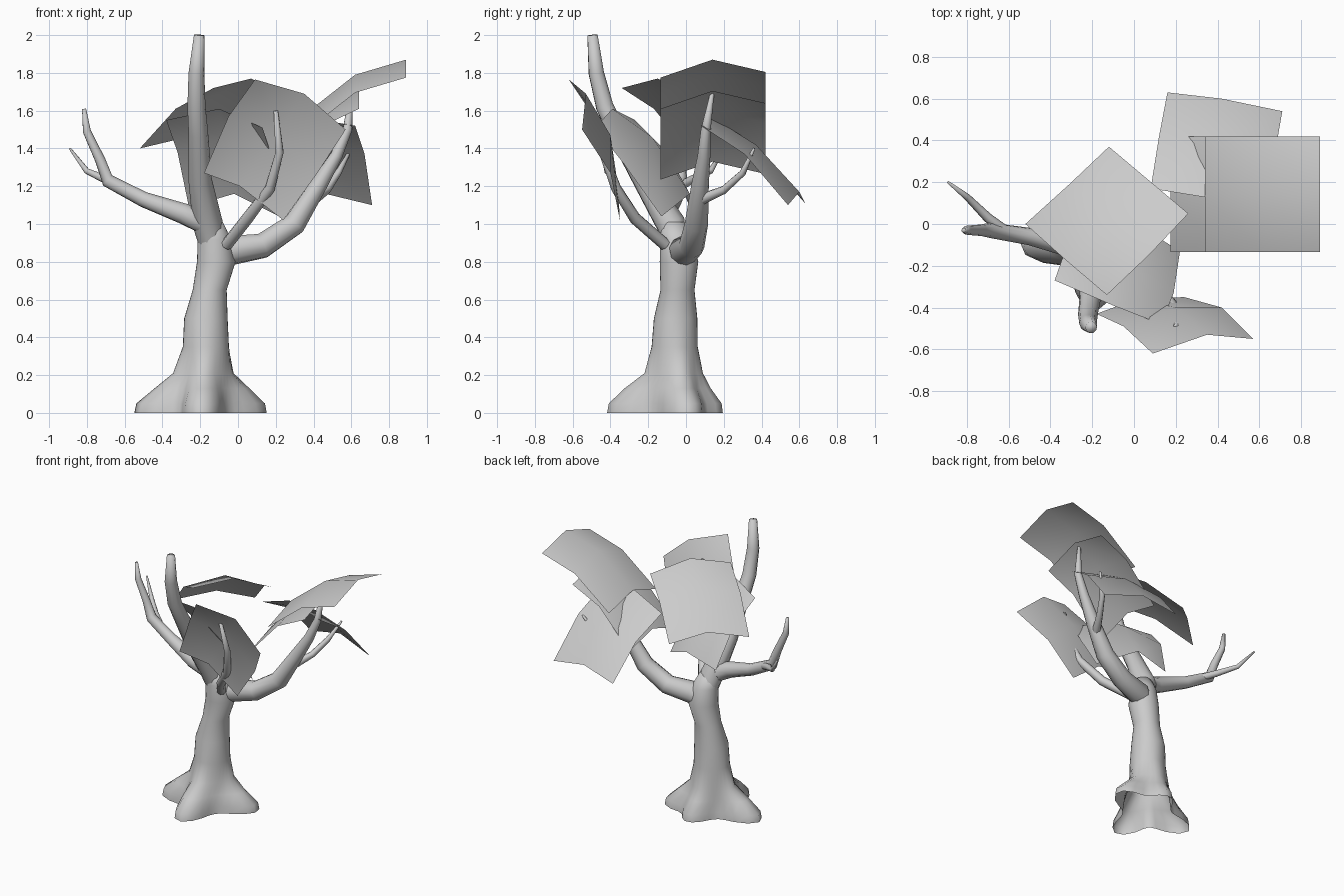
import bpy, bmesh, math
from mathutils import Vector

cube = bpy.data.objects.get("Cube")
if cube:
    bpy.data.objects.remove(cube)

grey = bpy.data.materials.new("plain_grey")
grey.use_nodes = True
grey.diffuse_color = (0.6, 0.6, 0.6, 1)
grey.node_tree.nodes["Principled BSDF"].inputs["Base Color"].default_value = grey.diffuse_color


def finish(name, bm):
    mesh = bpy.data.meshes.new(name)
    bm.to_mesh(mesh)
    bm.free()
    mesh.materials.append(grey)
    for face in mesh.polygons:
        face.use_smooth = True
    obj = bpy.data.objects.new(name, mesh)
    bpy.context.collection.objects.link(obj)


def skin(bm, rings):
    # join neighbouring rings of vertices with quads
    for a, b in zip(rings, rings[1:]):
        n = len(a)
        for i in range(n):
            bm.faces.new((a[i], a[(i + 1) % n], b[(i + 1) % n], b[i]))


def limb(name, points, sides=10):
    # tapered tube through (x, y, z, radius) points, with a flat tip
    bm = bmesh.new()
    centres = [Vector(p[:3]) for p in points]
    rings, across = [], Vector((0.3, 1, 0.1))
    for i, c in enumerate(centres):
        along = (centres[min(i + 1, len(points) - 1)] - centres[max(i - 1, 0)]).normalized()
        across = (across - along * across.dot(along)).normalized()
        other = along.cross(across)
        ring = []
        for k in range(sides):
            t = math.tau * k / sides
            ring.append(bm.verts.new(c + points[i][3] * (across * math.cos(t) + other * math.sin(t))))
        rings.append(ring)
    skin(bm, rings)
    bm.faces.new(rings[-1])
    finish(name, bm)


def trunk():
    # root spurs as (direction in degrees, reach); the underside stays open
    spurs = [(182, 0.37), (267, 0.34), (18, 0.35), (80, 0.28)]
    # levels as (x, y, z, radius, spur strength)
    levels = [(-.18, -.08, 0, .16, 1), (-.18, -.08, .05, .155, .95),
              (-.18, -.08, .13, .145, .52), (-.18, -.06, .21, .133, .13),
              (-.17, -.06, .35, .122, 0), (-.17, -.055, .5, .115, 0),
              (-.15, -.045, .65, .09, 0), (-.115, -.037, .8, .102, 0),
              (-.125, -.05, .92, .088, 0), (-.14, -.07, 1.01, .06, 0)]
    bm = bmesh.new()
    rings = []
    for x, y, z, radius, strength in levels:
        ring = []
        for k in range(32):
            t = math.tau * k / 32
            r = radius
            for angle, reach in spurs:
                bump = max(0, math.cos(t - math.radians(angle))) ** 9
                r += strength * (reach - radius) * bump
            ring.append(bm.verts.new((x + r * math.cos(t), y + r * math.sin(t), z)))
        rings.append(ring)
    skin(bm, rings)
    bm.faces.new(rings[-1])
    finish("trunk", bm)


def leaf_sheet(name, rows):
    # bent card, two by two faces, from three rows of three points
    bm = bmesh.new()
    grid = [[bm.verts.new(p) for p in row] for row in rows]
    for i in range(2):
        for j in range(2):
            bm.faces.new((grid[i][j], grid[i + 1][j], grid[i + 1][j + 1], grid[i][j + 1]))
    bm.normal_update()
    if sum(f.normal.z for f in bm.faces) < 0:
        bmesh.ops.reverse_faces(bm, faces=bm.faces)
    finish(name, bm)


def straight_rows(profile):
    # sheet rows running along y, arched in the middle
    return [[(x, -.135, z - .095), (x, .14, z), (x, .42, z - .065)] for x, z in profile]


trunk()

# main limbs
limb("right_limb", [(-.12, -.04, .9, .05), (-.18, -.09, 1.01, .066), (-.29, -.11, 1.055, .056),
                    (-.5, -.06, 1.13, .042), (-.69, -.03, 1.23, .037), (-.73, -.03, 1.34, .028),
                    (-.8, -.03, 1.49, .022), (-.815, -.03, 1.61, .011)])
limb("right_twig", [(-.62, -.03, 1.2, .025), (-.7, .03, 1.235, .023), (-.8, .13, 1.28, .016),
                    (-.89, .2, 1.4, .006)], 8)
limb("front_limb", [(-.125, -.04, .82, .06), (-.16, -.08, 1.0, .08), (-.2, -.22, 1.23, .062),
                    (-.21, -.36, 1.48, .052), (-.22, -.43, 1.62, .048), (-.22, -.475, 1.8, .042),
                    (-.205, -.495, 2.0, .028)])
limb("left_limb", [(-.14, -.03, .8, .05), (-.04, -.01, .86, .08), (.13, .03, .885, .068),
                   (.3, .055, 1.0, .062), (.43, .075, 1.21, .046), (.52, .095, 1.36, .034),
                   (.58, .105, 1.5, .026), (.6, .14, 1.7, .01)])
limb("left_twig", [(.4, .08, 1.13, .03), (.47, .2, 1.18, .022), (.53, .3, 1.27, .018),
                   (.6, .36, 1.4, .007)], 8)
limb("front_twig", [(-.06, -.11, .89, .032), (.05, -.27, 1.03, .032), (.17, -.37, 1.19, .028),
                    (.22, -.44, 1.38, .023), (.2, -.49, 1.6, .012)], 8)

# leaf sheets
leaf_sheet("upper_left_sheet", straight_rows([(.89, 1.87), (.62, 1.79), (.34, 1.57)]))
leaf_sheet("lower_left_sheet", straight_rows([(.64, 1.705), (.42, 1.6), (.175, 1.33)]))
leaf_sheet("back_sheet", [[(.08, .17, 1.48), (.33, .13, 1.57), (.62, .08, 1.52)],
                          [(.12, .42, 1.35), (.38, .37, 1.42), (.67, .31, 1.37)],
                          [(.16, .63, 1.11), (.42, .6, 1.17), (.71, .54, 1.1)]])
leaf_sheet("top_sheet", [[(-.13, -.34, 1.72), (.07, -.15, 1.77), (.26, .05, 1.68)],
                         [(-.33, -.17, 1.61), (-.12, .02, 1.68), (.07, .21, 1.58)],
                         [(-.52, 0, 1.4), (-.31, .19, 1.45), (-.12, .37, 1.38)]])
leaf_sheet("front_sheet", [[(.09, -.62, 1.765), (.35, -.53, 1.69), (.57, -.55, 1.5)],
                           [(-.05, -.49, 1.57), (.2, -.4, 1.47), (.42, -.4, 1.27)],
                           [(-.18, -.43, 1.27), (.01, -.36, 1.2), (.24, -.35, 1.02)]])
leaf_sheet("inner_sheet", [[(-.38, -.27, 1.55), (-.1, -.39, 1.61), (.13, -.48, 1.51)],
                           [(-.32, -.1, 1.38), (-.06, -.18, 1.46), (.19, -.33, 1.32)],
                           [(-.26, .02, 1.09), (-.02, .02, 1.16), (.22, -.13, 1.04)]])
